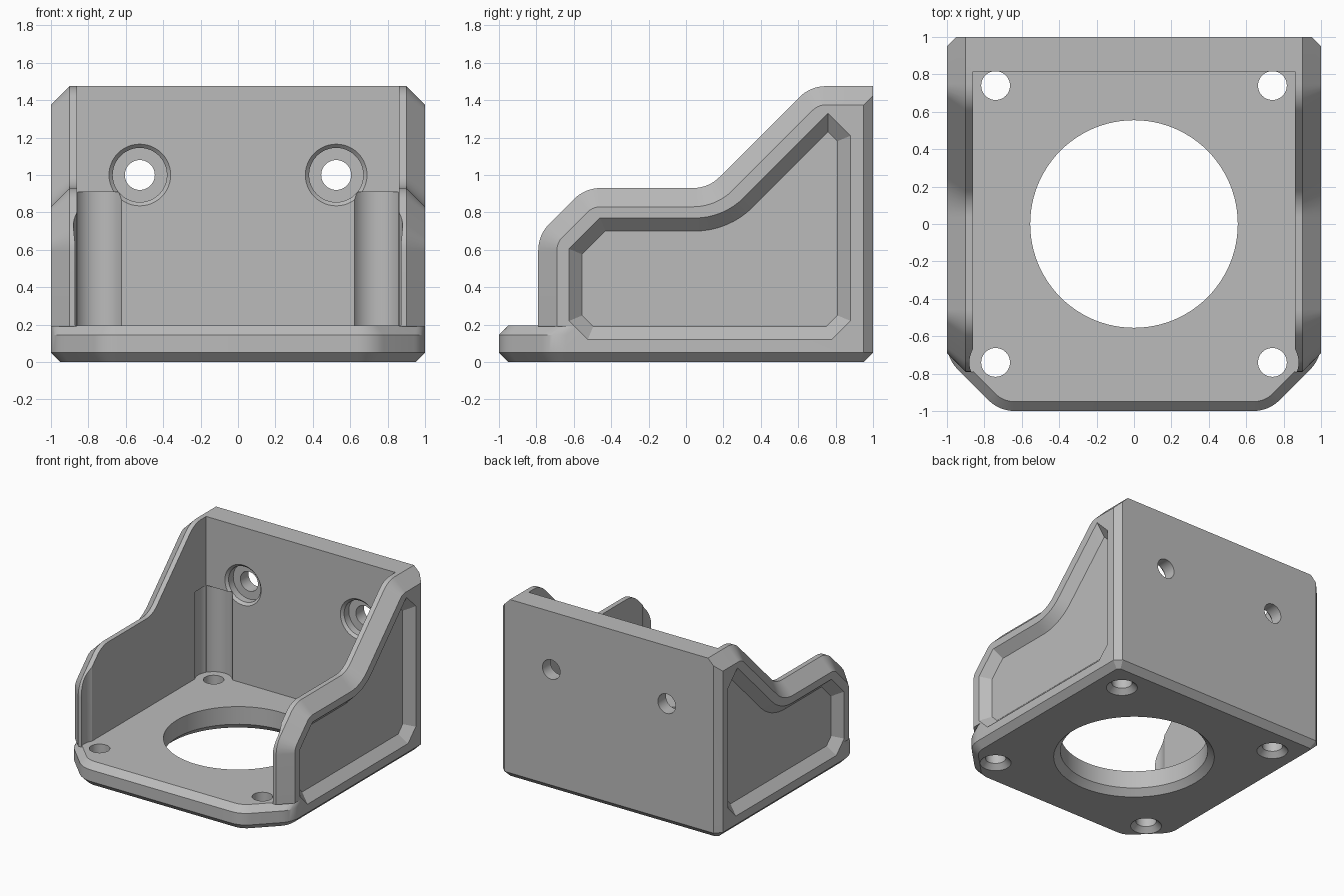
import bpy, bmesh
from math import sin, cos, tan, pi, atan2
from mathutils import Vector

cube = bpy.data.objects.get("Cube")
if cube:
    bpy.data.objects.remove(cube, do_unlink=True)

AXES = {"X": lambda u, v, l: (l, u, v),
        "Y": lambda u, v, l: (u, l, v),
        "Z": lambda u, v, l: (u, v, l)}


def offset(poly, dists):
    """Move each edge of a counter-clockwise outline inward by its own distance."""
    pts = [Vector(p) for p in poly]
    n = len(pts)
    result = []
    for i in range(n):
        a = (pts[i] - pts[i - 1]).normalized()
        b = (pts[(i + 1) % n] - pts[i]).normalized()
        na, nb = Vector((-a.y, a.x)), Vector((-b.y, b.x))
        k = na.dot(nb)
        da, db = dists[i - 1], dists[i]
        result.append(pts[i] + (na * (da - k * db) + nb * (db - k * da)) / (1 - k * k))
    return result


def rounded(poly, radii, steps=8):
    """Replace corners that have a radius by arcs."""
    pts = [Vector(p) for p in poly]
    result = []
    for i, p in enumerate(pts):
        r = radii[i]
        if r <= 0:
            result.append(p)
            continue
        u = (pts[i - 1] - p).normalized()
        v = (pts[(i + 1) % len(pts)] - p).normalized()
        half = u.angle(v) / 2
        centre = p + (u + v).normalized() * r / sin(half)
        s, e = p + u * r / tan(half) - centre, p + v * r / tan(half) - centre
        a0 = atan2(s.y, s.x)
        turn = (atan2(e.y, e.x) - a0 + pi) % (2 * pi) - pi
        for j in range(steps + 1):
            a = a0 + turn * j / steps
            result.append(centre + Vector((cos(a), sin(a))) * r)
    return result


def loft(name, axis, sections):
    """Closed solid through (level, outline) sections stacked along an axis."""
    bm = bmesh.new()
    rings = [[bm.verts.new(AXES[axis](p[0], p[1], level)) for p in outline]
             for level, outline in sections]
    n = len(rings[0])
    for lo, hi in zip(rings, rings[1:]):
        for i in range(n):
            j = (i + 1) % n
            bm.faces.new((lo[i], lo[j], hi[j], hi[i]))
    bm.faces.new(rings[0][::-1])
    bm.faces.new(rings[-1])
    bmesh.ops.recalc_face_normals(bm, faces=bm.faces)
    mesh = bpy.data.meshes.new(name)
    bm.to_mesh(mesh)
    bm.free()
    obj = bpy.data.objects.new(name, mesh)
    bpy.context.collection.objects.link(obj)
    return obj


def turned(name, axis, u, v, steps, n=48):
    """Turned cutter from (level, radius) steps."""
    return loft(name, axis, [(level, [(u + r * cos(2 * pi * i / n), v + r * sin(2 * pi * i / n))
                                      for i in range(n)]) for level, r in steps])


def combine(target, tool, operation):
    bpy.context.view_layer.objects.active = target
    mod = target.modifiers.new(operation.lower(), "BOOLEAN")
    mod.operation, mod.solver, mod.object = operation, "EXACT", tool
    bpy.ops.object.modifier_apply(modifier=mod.name)
    bpy.data.objects.remove(tool, do_unlink=True)


BEVEL = 0.05
FLOOR = 0.195

# Base plate: cut front corners, bevelled bottom, bevelled top front edge
plate = [(-0.72, -1), (0.72, -1), (1, -0.72), (1, 0.95),
         (0.95, 1), (-0.95, 1), (-1, 0.95), (-1, -0.72)]


def plate_outline(front, rest):
    corners = offset(plate, [front, front] + [rest] * 5 + [front])
    return rounded(corners, [0.2 - front] * 3 + [0] * 4 + [0.2 - front])


bracket = loft("motor_bracket", "Z", [
    (0, plate_outline(BEVEL, BEVEL)), (BEVEL, plate_outline(0, 0)),
    (FLOOR - BEVEL, plate_outline(0, 0)), (FLOOR, plate_outline(BEVEL, 0))])

# Side and back walls: one bevelled block, hollowed out
side = [(-0.79, 0.19), (1, 0.19), (1, 1.475), (0.665, 1.475),
        (0.12, 0.93), (-0.54, 0.93), (-0.79, 0.68)]


def side_outline(rim, back):
    corners = offset(side, [0, back] + [rim] * 5)
    return rounded(corners, [0, 0, 0, 0.2 - rim, 0.2 + rim, 0.2 - rim, 0.2 - rim])


half = [(0.9, 0, 0), (0.95, 0.05, 0), (1, 0.1, BEVEL)]
levels = [(-x, r, b) for x, r, b in reversed(half)] + half
walls = loft("walls", "X", [(x, side_outline(r, b)) for x, r, b in levels])
cavity = loft("cavity", "Z", [(z, [(-0.86, -1.5), (0.86, -1.5), (0.86, 0.815), (-0.86, 0.815)])
                              for z in (0.1, 2)])
combine(walls, cavity, "DIFFERENCE")
combine(bracket, walls, "UNION")

# Sloped recess in each side wall
panel = [(-0.525, 0.12), (0.78, 0.12), (0.88, 0.22), (0.88, 1.21), (0.76, 1.33),
         (0.2, 0.77), (-0.46, 0.77), (-0.625, 0.605), (-0.625, 0.22)]


def panel_outline(d):
    return rounded(offset(panel, [d] * 9), [0] * 5 + [0.37 + d] + [0] * 3)


for s in (1, -1):
    recess = loft("recess", "X", [(s * 0.93, panel_outline(0.07)), (s * 1, panel_outline(0)),
                                  (s * 1.05, panel_outline(0))])
    combine(bracket, recess, "DIFFERENCE")

# Corner screw holes with head clearance, and counterbored holes in the back wall
for s in (1, -1):
    for y in (0.74, -0.74):
        combine(bracket, turned("clearance", "Z", s * 0.74, y, [(FLOOR, 0.14), (0.91, 0.14)]),
                "DIFFERENCE")
        combine(bracket, turned("screw_hole", "Z", s * 0.74, y,
                                [(-0.01, 0.127), (0.04, 0.077), (0.3, 0.077)]), "DIFFERENCE")
    combine(bracket, turned("back_hole", "Y", s * 0.525, 1.0,
                            [(0.7, 0.165), (0.815, 0.165), (0.835, 0.145), (0.895, 0.145),
                             (0.895, 0.08), (1.1, 0.08)]), "DIFFERENCE")

# Large centre opening
combine(bracket, turned("centre_hole", "Z", 0, 0,
                        [(-0.01, 0.615), (0.05, 0.555), (0.3, 0.555)], 96), "DIFFERENCE")

# Tidy flat faces, colour and shading
bm = bmesh.new()
bm.from_mesh(bracket.data)
bmesh.ops.remove_doubles(bm, verts=bm.verts, dist=0.0002)
bmesh.ops.dissolve_limit(bm, angle_limit=0.005, verts=bm.verts, edges=bm.edges)
bm.to_mesh(bracket.data)
bm.free()

grey = bpy.data.materials.new("plain_grey")
grey.use_nodes = True
colour = (0.5, 0.5, 0.5, 1)
grey.diffuse_color = colour
grey.node_tree.nodes["Principled BSDF"].inputs["Base Color"].default_value = colour
bracket.data.materials.clear()
bracket.data.materials.append(grey)
for poly in bracket.data.polygons:
    poly.material_index = 0

bpy.ops.object.select_all(action="DESELECT")
bracket.select_set(True)
bpy.context.view_layer.objects.active = bracket
bpy.ops.object.shade_smooth_by_angle(angle=pi / 7)
